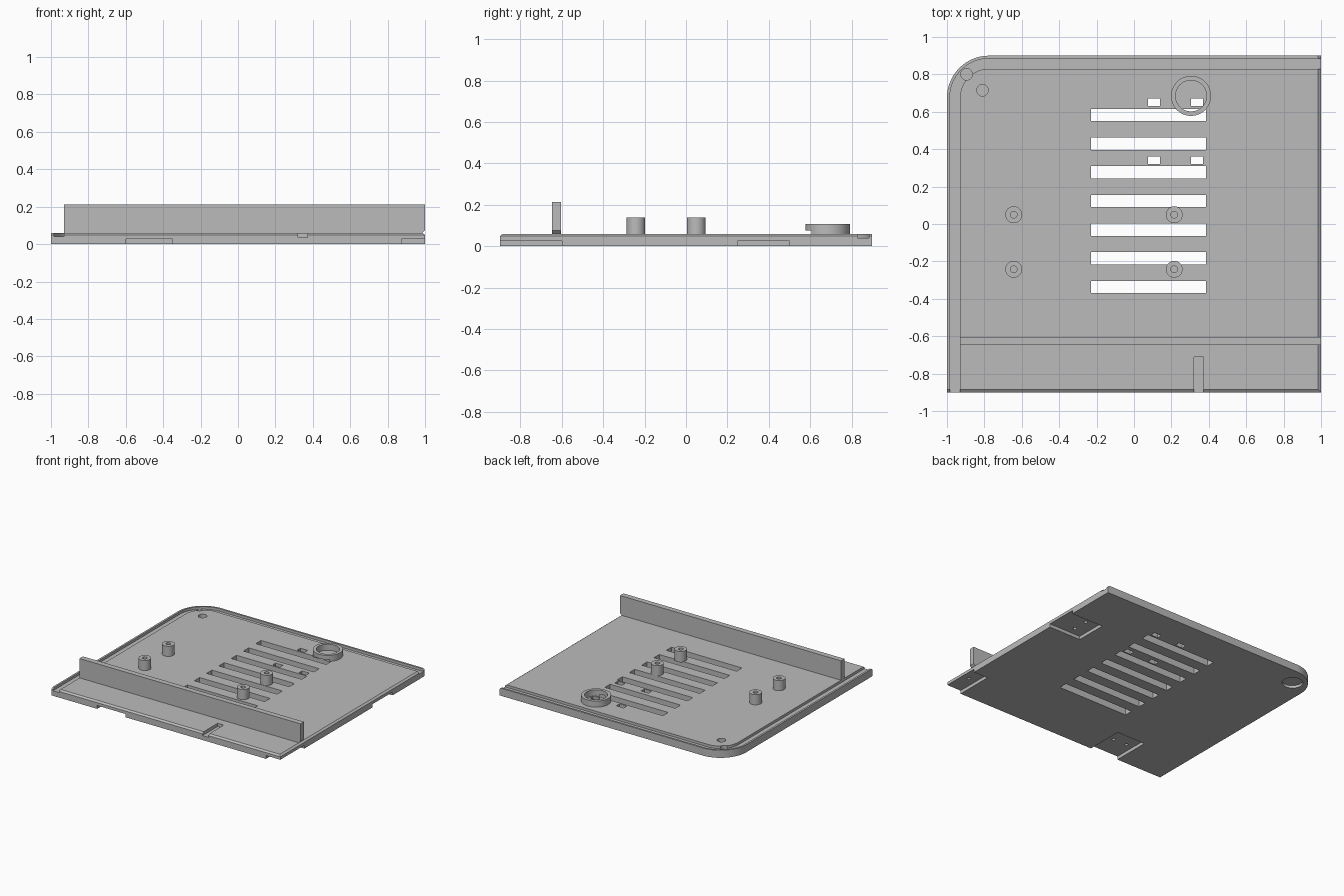
import bpy, bmesh, math
from mathutils import Vector

if "Cube" in bpy.data.objects:
    bpy.data.objects.remove(bpy.data.objects["Cube"])

grey = bpy.data.materials.new("plain grey")
grey.diffuse_color = (0.5, 0.5, 0.5, 1)
grey.use_nodes = True
grey.node_tree.nodes["Principled BSDF"].inputs["Base Color"].default_value = grey.diffuse_color

TOP = 0.06            # plate upper surface
CORNER = (-0.775, 0.675)


def finish(name, bm):
    bmesh.ops.recalc_face_normals(bm, faces=bm.faces)
    me = bpy.data.meshes.new(name)
    bm.to_mesh(me)
    bm.free()
    me.materials.append(grey)
    ob = bpy.data.objects.new(name, me)
    bpy.context.collection.objects.link(ob)
    return ob


def prism(name, pts, z0, z1):
    """Extrude an xy outline between two heights."""
    bm = bmesh.new()
    face = bm.faces.new([bm.verts.new((x, y, z0)) for x, y in pts])
    new = bmesh.ops.extrude_face_region(bm, geom=[face])["geom"]
    bmesh.ops.translate(bm, vec=(0, 0, z1 - z0),
                        verts=[g for g in new if isinstance(g, bmesh.types.BMVert)])
    return finish(name, bm)


def box(name, x0, x1, y0, y1, z0, z1):
    return prism(name, [(x0, y0), (x1, y0), (x1, y1), (x0, y1)], z0, z1)


def disc(name, x, y, r, z0, z1, n=32):
    return prism(name, [(x + r * math.cos(2 * math.pi * i / n),
                         y + r * math.sin(2 * math.pi * i / n)) for i in range(n)], z0, z1)


def cut(ob, tool):
    """Subtract a tool from an object and delete the tool."""
    mod = ob.modifiers.new("cut", "BOOLEAN")
    mod.operation, mod.solver, mod.object = "DIFFERENCE", "EXACT", tool
    deps = bpy.context.evaluated_depsgraph_get()
    me = bpy.data.meshes.new_from_object(ob.evaluated_get(deps))
    ob.modifiers.clear()
    ob.data = me
    bpy.data.objects.remove(tool)


def slice_off(ob, point, normal):
    """Trim everything on the positive side of a plane."""
    bm = bmesh.new()
    bm.from_mesh(ob.data)
    res = bmesh.ops.bisect_plane(bm, geom=bm.verts[:] + bm.edges[:] + bm.faces[:],
                                 plane_co=point, plane_no=Vector(normal).normalized(),
                                 clear_outer=True)
    bmesh.ops.contextual_create(
        bm, geom=[g for g in res["geom_cut"] if isinstance(g, bmesh.types.BMEdge)])
    bmesh.ops.recalc_face_normals(bm, faces=bm.faces)
    bm.to_mesh(ob.data)
    bm.free()


def corner_path(inset, y_end, x_end, n=16):
    """Left side, rounded corner and back side, moved inwards."""
    r = 0.225 - inset
    arc = [(CORNER[0] - r * math.cos(math.pi / 2 * i / n),
            CORNER[1] + r * math.sin(math.pi / 2 * i / n)) for i in range(n + 1)]
    return [(-1 + inset, y_end)] + arc + [(x_end, 0.9 - inset)]


# Base plate with bevelled front and right upper edges
plate = prism("base_plate", corner_path(0, -0.9, 1) + [(1, -0.9)], 0, TOP)
slice_off(plate, (1, 0, 0.049), (0.011, 0, 0.015))
slice_off(plate, (0, -0.9, 0.049), (0, -0.011, 0.015))

# Rim groove along the left and back
cut(plate, prism("groove", corner_path(0.015, -1, 1.1)
                 + corner_path(0.07, -1, 1.1)[::-1], 0.04, 0.1))

# Ventilation slots and small square slots
for i in range(7):
    y = 0.583 - 0.1533 * i
    cut(plate, box("vent", -0.23, 0.385, y - 0.033, y + 0.033, -0.1, 0.2))
for x in (0.107, 0.338):
    for y in (0.65, 0.342):
        cut(plate, box("slot", x - 0.032, x + 0.032, y - 0.02, y + 0.02, -0.1, 0.2))

# Front latch channel
cut(plate, box("channel", 0.32, 0.372, -1, -0.71, 0.035, 0.2))

# Hinge recesses in the underside, with pin holes
cut(plate, box("recess", -0.6, -0.35, -1, -0.6, -0.1, 0.026))
cut(plate, box("recess", 0.875, 1.1, -1, -0.6, -0.1, 0.026))
cut(plate, box("recess", 0.72, 1.1, 0.25, 0.5, -0.1, 0.026))
for x, y in ((-0.54, -0.73), (-0.42, -0.73), (0.94, -0.73), (0.82, 0.315), (0.82, 0.435)):
    cut(plate, disc("pin_hole", x, y, 0.013, 0.01, 0.045, 16))

# Corner pocket below and two blind holes above
cut(plate, disc("pocket", -0.855, 0.757, 0.075, -0.1, 0.02))
for x, y in ((-0.895, 0.8), (-0.81, 0.715)):
    cut(plate, disc("blind_hole", x, y, 0.031, 0.03, 0.2))

# Upright wall, bevelled under its right end
wall = box("upright_wall", -0.93, 1, -0.648, -0.605, TOP - 0.002, 0.213)
slice_off(wall, (1, 0, 0.075), (0.015, 0, -0.015))

# Hollow screw posts
for x in (-0.643, 0.215):
    for y in (0.05, -0.242):
        post = disc("screw_post", x, y, 0.045, TOP - 0.005, 0.14)
        cut(post, disc("bore", x, y, 0.018, TOP + 0.002, 0.2, 24))

# Round holder ring, relieved underneath where it overhangs the vent
ring = disc("holder_ring", 0.305, 0.685, 0.107, TOP - 0.005, 0.108, 48)
cut(ring, disc("bore", 0.305, 0.685, 0.083, -0.1, 0.2, 48))
cut(ring, box("relief", 0, 0.6, 0.5, 0.606, 0, 0.075))

# Smooth only the round surfaces
bpy.ops.object.select_all(action="DESELECT")
for ob in bpy.context.scene.objects:
    ob.select_set(True)
bpy.context.view_layer.objects.active = plate
bpy.ops.object.shade_smooth_by_angle(angle=math.radians(25))
